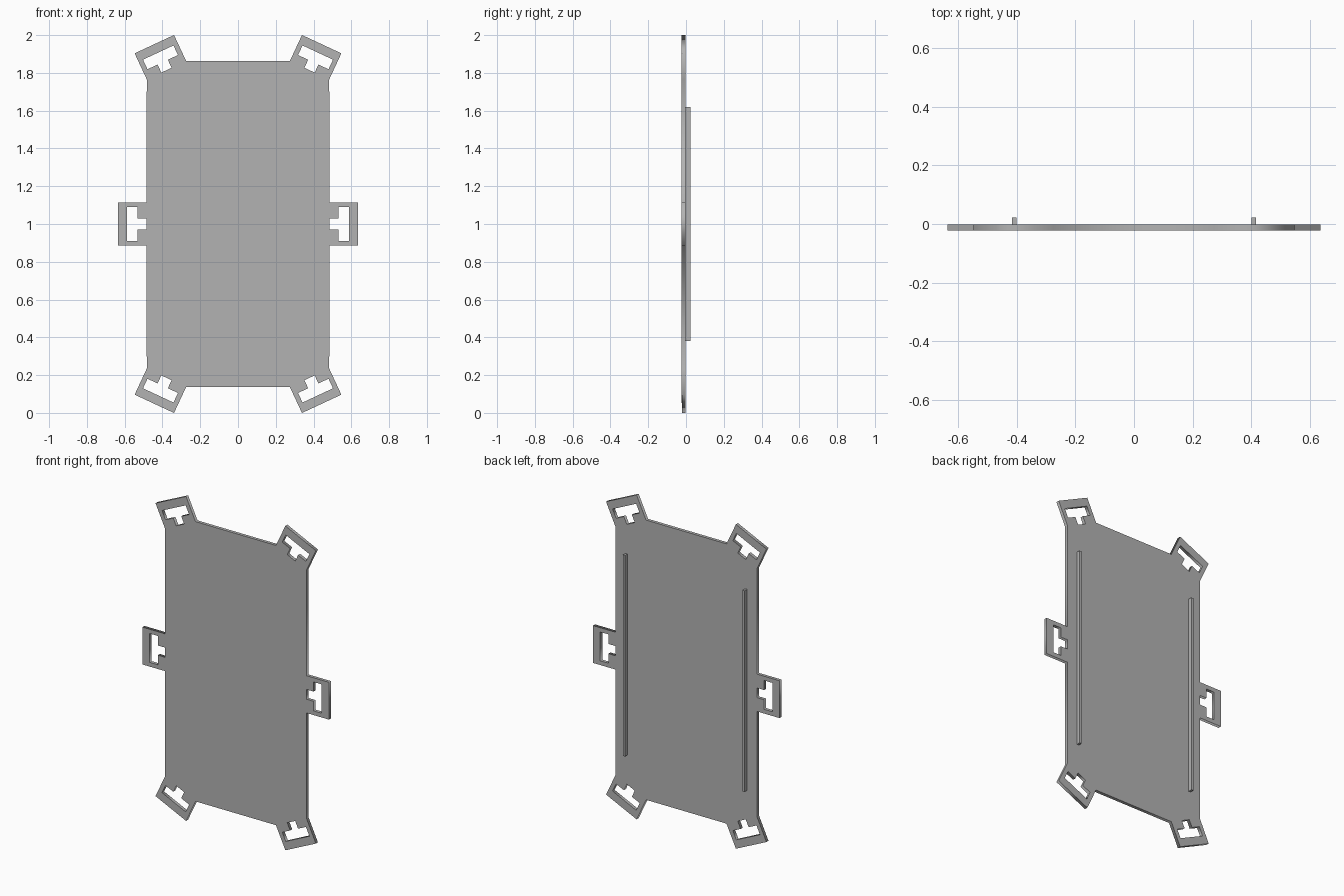
import bpy
from math import radians
from mathutils import Matrix, Vector

if "Cube" in bpy.data.objects:
    bpy.data.objects.remove(bpy.data.objects["Cube"])

grey = bpy.data.materials.new("plain grey")
grey.use_nodes = True
colour = (0.45, 0.45, 0.45, 1)
grey.diffuse_color = colour
grey.node_tree.nodes["Principled BSDF"].inputs["Base Color"].default_value = colour

BACK, FRONT = -0.0025, -0.0225
HALF_TAB, DEPTH = 0.115, 0.152

# Tab outline and T-shaped slot: (outward, sideways) from the outer edge's middle
tab = [(-DEPTH, -HALF_TAB), (0, -HALF_TAB), (0, HALF_TAB), (-DEPTH, HALF_TAB)]
half_slot = [(-DEPTH, 0.03), (-0.105, 0.03), (-0.105, 0.089), (-0.049, 0.089)]
slot = half_slot + [(u, -w) for u, w in reversed(half_slot)]

# Tab centres, measured from the plate's middle, and the way they point,
# listed counterclockwise from the right side
tabs = [((0.636, 0), 0), ((0.443, 0.952), 65), ((-0.443, 0.952), 115),
        ((-0.636, 0), 180), ((-0.443, -0.952), 245), ((0.443, -0.952), 295)]


def place(points, centre, angle):
    turn = Matrix.Rotation(radians(angle), 2)
    return [turn @ Vector(p) + Vector(centre) for p in points]


def add_loop(curve, points):
    spline = curve.splines.new("POLY")
    spline.points.add(len(points) - 1)
    for point, (x, y) in zip(spline.points, points):
        point.co = (x, y, 0, 1)
    spline.use_cyclic_u = True


# Plate with six tabs: one outline, with the slots as holes
curve = bpy.data.curves.new("panel", "CURVE")
curve.dimensions = "2D"
curve.fill_mode = "BOTH"
curve.extrude = (BACK - FRONT) / 2
add_loop(curve, [p for t in tabs for p in place(tab, *t)])
for t in tabs:
    add_loop(curve, place(slot, *t))
curve.materials.append(grey)
panel = bpy.data.objects.new("panel", curve)
bpy.context.collection.objects.link(panel)
panel.location = (0, (BACK + FRONT) / 2, 1)
panel.rotation_euler.x = radians(90)
bpy.ops.object.select_all(action="DESELECT")
panel.select_set(True)
bpy.context.view_layer.objects.active = panel
bpy.ops.object.convert(target="MESH")

# Upright rails on the back
for side, name in ((1, "left_rail"), (-1, "right_rail")):
    bpy.ops.mesh.primitive_cube_add(size=1, location=(side * 0.408, 0.01, 1))
    rail = bpy.context.object
    rail.name = name
    rail.scale = (0.014, 0.025, 1.24)
    rail.data.materials.append(grey)
